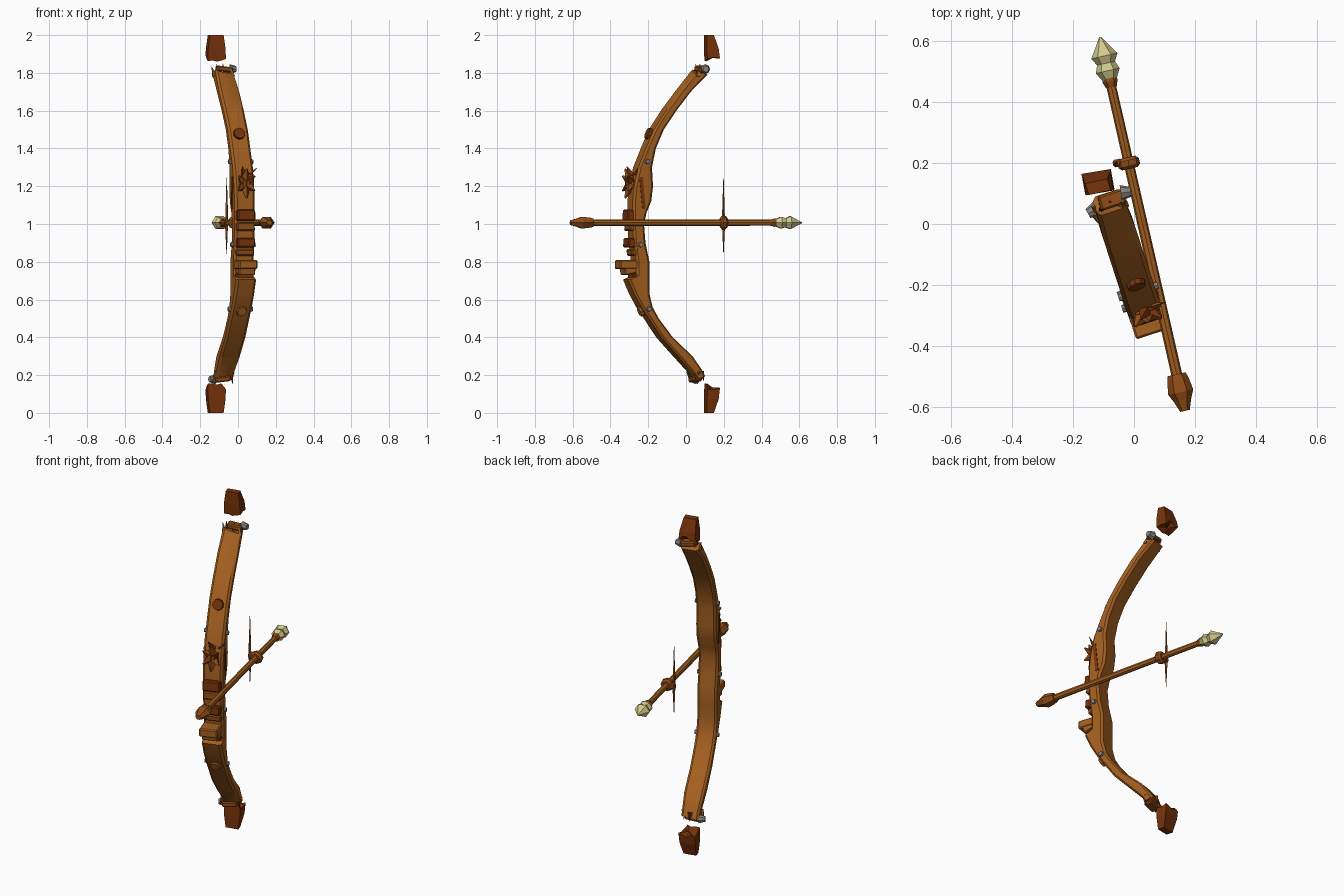
import bpy, bmesh, math, random
from mathutils import Matrix, Vector

if "Cube" in bpy.data.objects:
    bpy.data.objects.remove(bpy.data.objects["Cube"])
random.seed(4)

def mat(name, c):
    m = bpy.data.materials.new(name)
    m.diffuse_color = (*c, 1)
    m.use_nodes = True
    m.node_tree.nodes["Principled BSDF"].inputs["Base Color"].default_value = m.diffuse_color
    return m

WOOD = mat("warm_wood", (0.37, 0.115, 0.014))
DARK = mat("dark_red_wood", (0.18, 0.032, 0.003))
LEATHER = mat("brown_leather", (0.28, 0.075, 0.009))
STEEL = mat("grey_metal", (0.25, 0.23, 0.23))
PALE = mat("pale_bone", (0.64, 0.59, 0.27))

# frames: bow plane and arrow are each turned about z
BOW = Matrix.Rotation(math.radians(18), 4, 'Z')
ARROW = Matrix.Translation((0.028, 0, 1.007)) @ Matrix.Rotation(math.radians(12.8), 4, 'Z')
T = -0.055   # sideways offset of the bow plane

def finish(name, bm, m, frame):
    bmesh.ops.recalc_face_normals(bm, faces=bm.faces)
    me = bpy.data.meshes.new(name)
    bm.to_mesh(me)
    bm.free()
    me.materials.append(m)
    o = bpy.data.objects.new(name, me)
    bpy.context.collection.objects.link(o)
    o.matrix_world = frame
    return o

def loft(name, rings, m, frame=Matrix()):
    """Skin closed rings of points, fan-capped at both ends."""
    bm = bmesh.new()
    vs = [[bm.verts.new(p) for p in r] for r in rings]
    n = len(vs[0])
    for a, b in zip(vs, vs[1:]):
        for i in range(n):
            j = (i + 1) % n
            bm.faces.new((a[i], a[j], b[j], b[i]))
    for r in (vs[0], vs[-1]):
        c = bm.verts.new(sum((v.co for v in r), Vector()) / n)
        for i in range(n):
            bm.faces.new((r[i], r[(i + 1) % n], c))
    return finish(name, bm, m, frame)

def box(name, loc, size, m, frame=BOW, rot=(0, 0, 0), bevel=0.006):
    bm = bmesh.new()
    bmesh.ops.create_cube(bm, size=1)
    for v in bm.verts:
        v.co = Vector([c * s for c, s in zip(v.co, size)])
    if bevel:
        bmesh.ops.bevel(bm, geom=bm.edges[:], offset=bevel, segments=1, affect='EDGES')
    bm.transform(Matrix.Translation(loc) @ Matrix.Rotation(rot[2], 4, 'Z')
                 @ Matrix.Rotation(rot[1], 4, 'Y') @ Matrix.Rotation(rot[0], 4, 'X'))
    return finish(name, bm, m, frame)

def cone(name, base, tip, r1, r2, m, frame=BOW, n=8):
    base, tip = Vector(base), Vector(tip)
    d = tip - base
    bm = bmesh.new()
    bmesh.ops.create_cone(bm, cap_ends=True, segments=n, radius1=r1, radius2=r2, depth=d.length)
    bm.transform(Matrix.Translation((base + tip) / 2) @ d.to_track_quat('Z', 'Y').to_matrix().to_4x4())
    return finish(name, bm, m, frame)

def lathe(name, prof, n, m, flat=1, frame=ARROW):
    """Turn (y, radius) pairs about the arrow axis."""
    return loft(name, [[(r * math.cos(2 * math.pi * i / n), y, r * flat * math.sin(2 * math.pi * i / n))
                        for i in range(n)] for y, r in prof], m, frame)

def section(sf, sb, z, w, c=0.012):
    """Chamfered rectangle, front at sf, back at sb."""
    c = min(c, (sb - sf) * 0.3)
    h = w / 2
    return [(T + x, y, z) for x, y in ((-h + c, sf), (h - c, sf), (h, sf + c), (h, sb - c),
            (h - c, sb), (-h + c, sb), (-h, sb - c), (-h, sf + c))]

# bow stave: (z, front, back), with the overlap step at z = 0.71
PROF = [(.19, .06, .112), (.22, .035, .1), (.3, -.04, .04), (.4, -.134, -.07), (.5, -.203, -.148),
        (.56, -.245, -.182), (.63, -.285, -.2), (.705, -.318, -.2), (.725, -.275, -.2), (.8, -.274, -.2),
        (.9, -.288, -.222), (1.0, -.294, -.23), (1.06, -.294, -.216), (1.12, -.294, -.19), (1.2, -.285, -.18),
        (1.3, -.262, -.186), (1.4, -.22, -.164), (1.5, -.175, -.12), (1.6, -.108, -.05),
        (1.7, -.03, .03), (1.79, .06, .125)]
rings = [section(f, b, z, 0.112 if .25 < z < 1.75 else 0.1) for z, f, b in PROF]
for k, s in ((0, -1), (-1, 1)):          # splintered ends
    rings[k] = [(x, y, z + s * random.uniform(-.005, .03)) for x, y, z in rings[k]]
stave = loft("bow_stave", rings, WOOD, BOW)
bpy.context.view_layer.objects.active = stave
stave.select_set(True)
bpy.ops.object.shade_smooth_by_angle(angle=math.radians(28))

def at(z):
    """Front and back of the stave at height z."""
    for (z0, f0, b0), (z1, f1, b1) in zip(PROF, PROF[1:]):
        if z0 <= z <= z1:
            k = (z - z0) / (z1 - z0)
            return f0 + (f1 - f0) * k, b0 + (b1 - b0) * k

# broken-off limb tips, splintered on the inner edge, twisted slightly
def tip(name, z_end, z_cut, sgn):
    def ring(z, hx, y0, y1, jag=0):
        pts = [(-1, -1), (-.5, -1), (0, -1), (.5, -1), (1, -1), (1, 0),
               (1, 1), (.5, 1), (0, 1), (-.5, 1), (-1, 1), (-1, 0)]
        return [(-.118 + u * hx - .006 * v, (y0 + y1) / 2 + v * (y1 - y0) / 2 + .008 * u,
                 z - sgn * (jag * random.uniform(-.4, 1) - .012 * v * (jag > 0))) for u, v in pts]
    mid = z_end + (z_cut - z_end) * .6
    loft(name, [ring(z_end, .036, .103, .14), ring(mid, .046, .102, .165),
                ring(z_cut, .048, .106, .172, .024)], DARK)
tip("upper_tip", 2.0, 1.882, 1)
tip("lower_tip", 0.0, 0.122, -1)

# torn bindings with pins at the limb ends
for name, z, s, side in (("upper", 1.82, .11, 1), ("lower", .178, .085, -1)):
    box(name + "_binding", (T + side * .01, s - .012, z), (.085, .05, .028), LEATHER, rot=(0, .12 * side, 0))
    cone(name + "_binding_pin", (T + side * .045, s, z), (T + side * .078, s - .006, z), .026, .016, STEEL)
    for i in range(7):
        x = T - .048 + .016 * i
        y = s + random.uniform(-.045, .02)
        sg = 1 if z > 1 else -1
        cone(name + "_splinter", (x, y, z - sg * .04), (x + random.uniform(-.02, .02), y + .012,
             z + sg * random.uniform(.0, .03)), .014, .001, DARK if i % 2 else WOOD, n=4)

# side rivets
for z in (.55, .89, 1.33):
    f, b = at(z)
    for sd in (-1, 1):
        cone("rivet", (T + sd * .045, (f + b) / 2, z), (T + sd * .068, (f + b) / 2, z), .016, .012, STEEL)

# dark inlay plates on the stave sides
for sd in (-1, 1):
    box("side_inlay", (T + sd * .056, -.243, 1.165), (.006, .018, .17), DARK, rot=(.1, 0, 0), bevel=0)

# round front knob on the upper limb, shallow pad on the lower limb
cone("front_knob", (T, -.175, 1.472), (T, -.2, 1.482), .034, .03, DARK, n=10)
cone("lower_pad", (T, -.22, .545), (T, -.243, .535), .034, .026, WOOD, n=8)

# grip wraps
for nm, z, h, s, d, m in (("grip_band", 1.045, .06, -.296, .05, DARK), ("grip_band", .985, .045, -.291, .04, LEATHER),
                          ("grip_band", .9, .05, -.292, .05, DARK), ("grip_band", .85, .035, -.283, .03, LEATHER),
                          ("step_band", .725, .03, -.275, .03, DARK)):
    box(nm, (T, s, z), (.098, d, h), m, rot=(random.uniform(-.12, .12), 0, 0))
box("grip_block", (T - .004, -.312, .785), (.102, .1, .048), WOOD)
box("grip_block_foot", (T - .002, -.298, .755), (.092, .075, .04), WOOD, rot=(.2, 0, 0))

# leafy knot above the grip
kc = Vector((T, -.285, 1.215))
cone("knot_core", kc, kc + Vector((0, -.03, 0)), .038, .02, LEATHER, n=6)
for i in range(6):
    a = math.radians(30 + 60 * i)
    d = Vector((math.cos(a) * .052, -.036, math.sin(a) * .078))
    cone("knot_leaf", kc + d * .15, kc + d, .03, .004, LEATHER if i % 3 else DARK, n=4)
cone("knot_thorn", kc + Vector((.03, .01, .05)), kc + Vector((.072, .01, .082)), .01, .001, LEATHER, n=4)
cone("knot_thorn", kc + Vector((0, 0, .04)), kc + Vector((-.02, -.02, .09)), .022, .002, DARK, n=4)

# arrow
lathe("arrow_shaft", [(-.53, .018), (.48, .016)], 8, WOOD)
lathe("arrow_nock", [(-.505, .03), (-.525, .036), (-.565, .042), (-.59, .03), (-.628, .016)], 6, LEATHER, .85)
lathe("arrow_socket", [(.46, .018), (.48, .025), (.505, .022)], 6, LEATHER)
lathe("arrow_head", [(.475, .018), (.515, .04), (.54, .03), (.565, .044), (.595, .024), (.628, .004)], 6, PALE, .9)
lathe("arrow_collar", [(.186, .026), (.195, .036), (.214, .036), (.224, .026)], 8, LEATHER)
# thin upright needle beside the collar
box("collar_lug", (-.036, .213, 0), (.03, .025, .03), LEATHER, ARROW)
for s in (-1, 1):
    cone("needle", (-.042, .213, 0), (-.042, .213, .24 if s > 0 else -.165), .009, .001, LEATHER, ARROW, 5)
